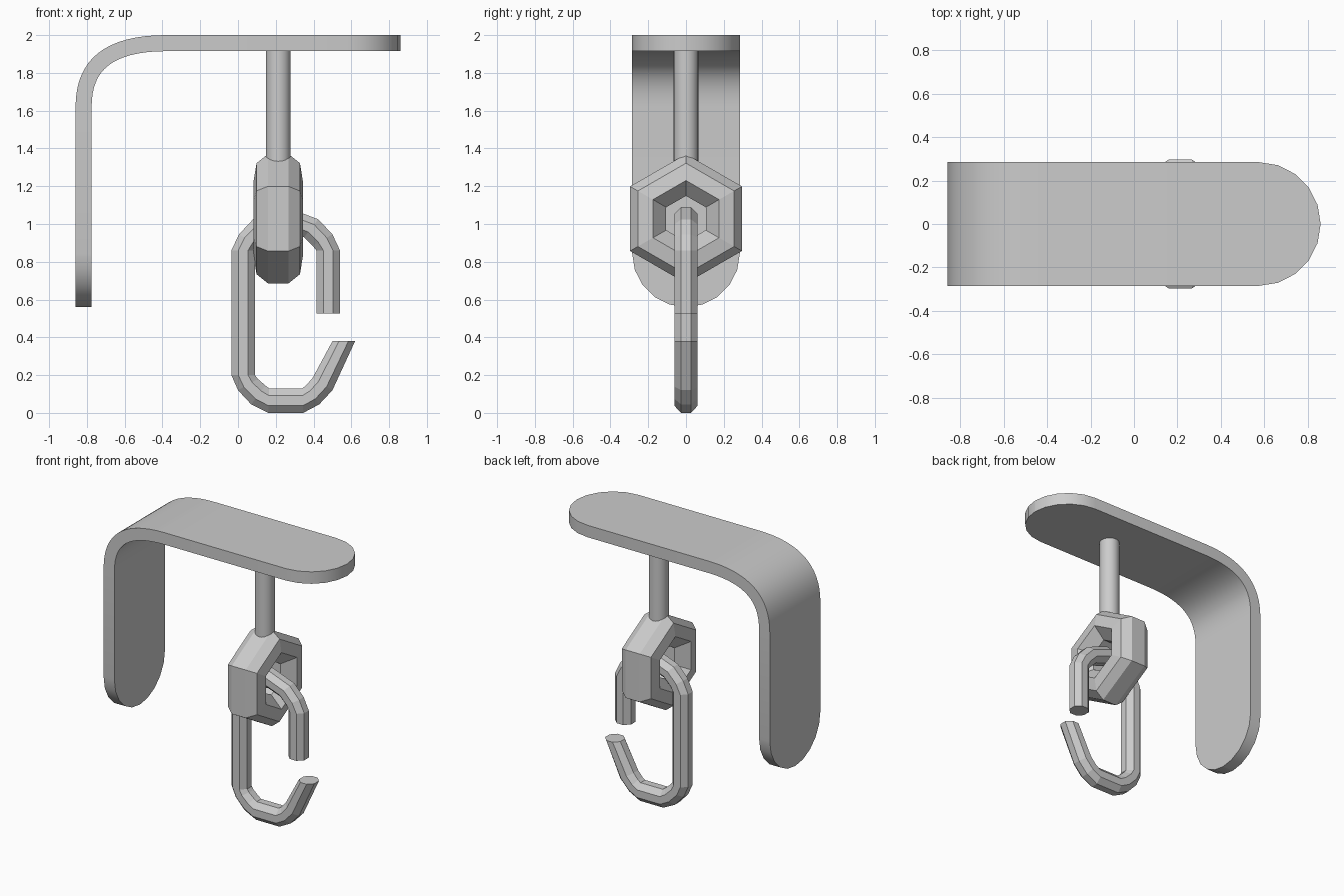
import bpy, bmesh
from math import sin, cos, pi, radians
from mathutils import Vector

if "Cube" in bpy.data.objects:
    bpy.data.objects.remove(bpy.data.objects["Cube"])


def finish(name, bm, smooth=False):
    bmesh.ops.remove_doubles(bm, verts=bm.verts, dist=1e-5)
    bmesh.ops.recalc_face_normals(bm, faces=bm.faces)
    me = bpy.data.meshes.new(name)
    bm.to_mesh(me)
    bm.free()
    ob = bpy.data.objects.new(name, me)
    bpy.context.collection.objects.link(ob)
    if smooth:
        bpy.context.view_layer.objects.active = ob
        ob.select_set(True)
        bpy.ops.object.shade_smooth_by_angle(angle=radians(35))
        ob.select_set(False)
    return ob


def loft(name, rings, closed=False, smooth=False):
    """Skin a list of equal-length rings, capping the ends if open."""
    bm = bmesh.new()
    vs = [[bm.verts.new(p) for p in r] for r in rings]
    n = len(vs[0])
    for i in range(len(vs) if closed else len(vs) - 1):
        a, b = vs[i], vs[(i + 1) % len(vs)]
        for j in range(n):
            k = (j + 1) % n
            bm.faces.new((a[j], a[k], b[k], b[j]))
    if not closed:
        bm.faces.new(vs[0])
        bm.faces.new(vs[-1])
    return finish(name, bm, smooth)


# Bent bracket: outer line (x, z, inward normal, half width) with round ends
W, T, END = 0.285, 0.085, 5
angles = [pi / 2 * i / END for i in range(END + 1)]
stations = [(-0.86, 0.56 + W - W * cos(a), Vector((1, 0, 0)), W * sin(a)) for a in angles]
p0, p1, p2 = Vector((-0.86, 0, 1.62)), Vector((-0.86, 0, 2)), Vector((-0.38, 0, 2))
for i in range(17):
    t = i / 16
    p = p0 * (1 - t) ** 2 + p1 * 2 * t * (1 - t) + p2 * t * t
    d = ((p1 - p0) * (1 - t) + (p2 - p1) * t).normalized()
    stations.append((p.x, p.z, Vector((d.z, 0, -d.x)), W))
stations += [(0.86 - W + W * sin(a), 2.0, Vector((0, 0, -1)), W * cos(a)) for a in angles]
rings = []
for x, z, n, w in stations:
    w = max(w, 0.002)
    o = Vector((x, 0, z))
    y = Vector((0, w, 0))
    rings.append([o - y, o + y, o + n * T + y, o + n * T - y])
loft("bent_bracket", rings, smooth=True)

# Hanging rod
CX = 0.213
rings = [[(CX + 0.066 * cos(2 * pi * i / 20), 0.066 * sin(2 * pi * i / 20), z)
          for i in range(20)] for z in (1.32, 1.92)]
loft("hanging_rod", rings, smooth=True)

# Hexagonal link: eight-sided section turned around the x axis
half = [(0.055, 0.342), (0.115, 0.294), (0.13, 0.202), (0.05, 0.121)]
section = half + [(-x, r) for x, r in reversed(half)]
rings = [[(CX + x, r * sin(k * pi / 3), 1.028 + r * cos(k * pi / 3)) for x, r in section]
         for k in range(6)]
loft("hexagonal_link", rings, closed=True)

# Open hook: outer and inner edge points (xo, zo, xi, zi), from top tip to lower tip
top = [(0.54, 0.86, 0.415, 0.86), (0.50, 0.945, 0.395, 0.885),
       (0.425, 1.025, 0.35, 0.93)]
path = [(0.54, 0.525, 0.415, 0.525)] + top + [(0.2525, 1.09, 0.2525, 0.965)]
path += [(0.505 - a, b, 0.505 - c, d) for a, b, c, d in reversed(top)]
path += [(-0.035, 0.20, 0.09, 0.20), (0.0, 0.12, 0.105, 0.18), (0.07, 0.045, 0.145, 0.145),
         (0.16, 0.0, 0.165, 0.13), (0.345, 0.0, 0.34, 0.13), (0.43, 0.045, 0.36, 0.145),
         (0.50, 0.12, 0.395, 0.185), (0.62, 0.38, 0.50, 0.38)]
S = 8
rings = []
for xo, zo, xi, zi in path:
    o, i = Vector((xo, 0, zo)), Vector((xi, 0, zi))
    mid, rad = (o + i) / 2, (o - i) / 2
    ring = []
    for j in range(S):
        a = 2 * pi * (j + 0.5) / S
        k = 1 / cos(pi / S)
        ring.append(mid + rad * cos(a) * k + Vector((0, 0.062 * sin(a) * k, 0)))
    rings.append(ring)
loft("open_hook", rings)
